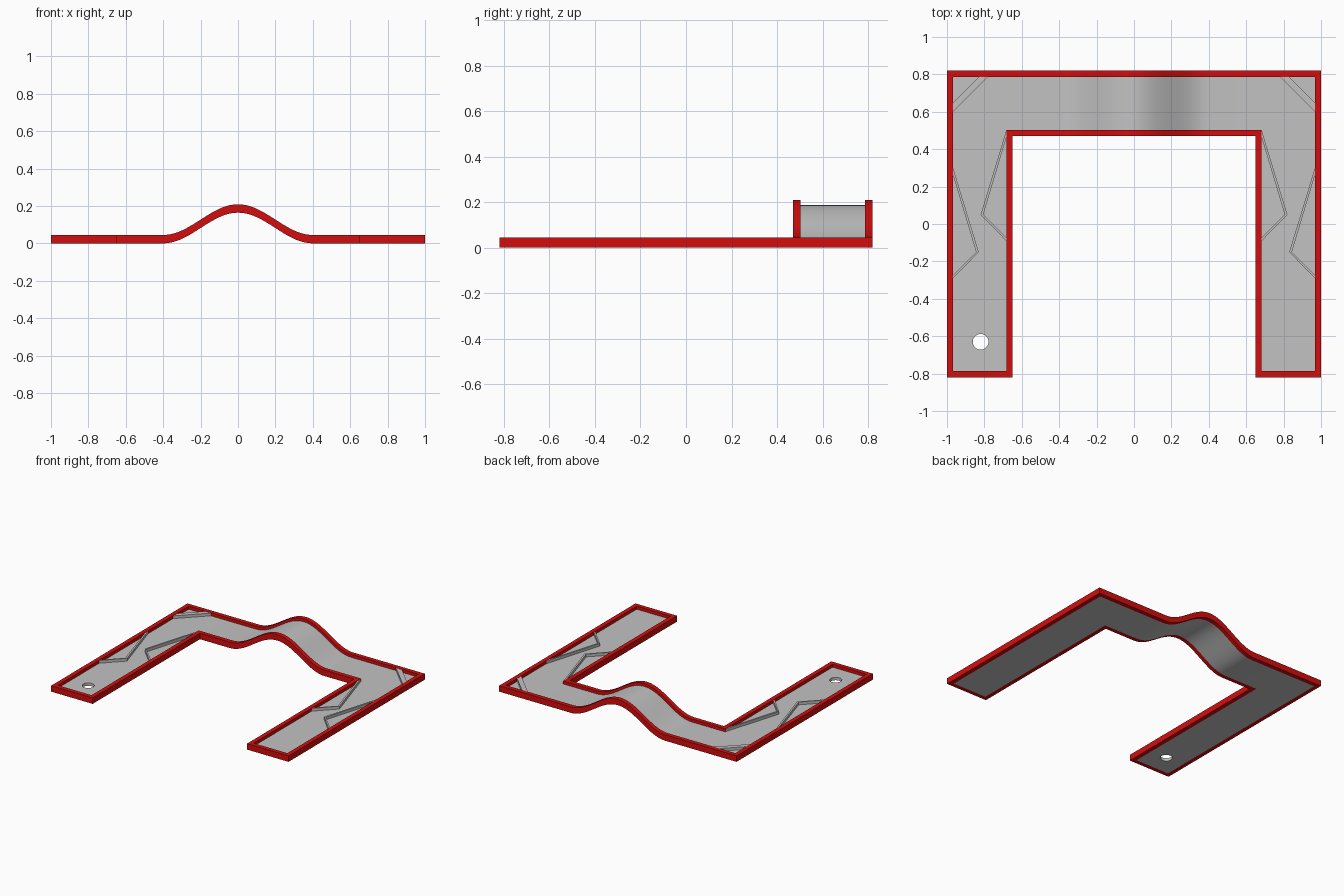
import bpy, bmesh, math

cube = bpy.data.objects.get("Cube")
if cube:
    bpy.data.objects.remove(cube, do_unlink=True)

HALF_X, HALF_Y = 1.0, 0.82      # outer footprint
LEG_X, BACK_Y = 0.65, 0.47      # inner edge of the U
RIM, RIM_H, FLOOR_H = 0.033, 0.045, 0.022
HUMP_R, HUMP_H = 0.4, 0.164


def material(name, color):
    mat = bpy.data.materials.new(name)
    mat.use_nodes = True
    mat.diffuse_color = (*color, 1)
    bsdf = mat.node_tree.nodes["Principled BSDF"]
    bsdf.inputs["Base Color"].default_value = (*color, 1)
    bsdf.inputs["Roughness"].default_value = 0.6
    return mat


red = material("red rim", (0.65, 0.004, 0.004))
grey = material("grey floor", (0.54, 0.54, 0.54))


def lift(x):
    """Height of the hump at x."""
    if abs(x) >= HUMP_R:
        return 0.0
    return HUMP_H * (1 + math.cos(math.pi * x / HUMP_R)) / 2


def finish(bm, name, mat):
    bmesh.ops.remove_doubles(bm, verts=bm.verts, dist=1e-5)
    bmesh.ops.recalc_face_normals(bm, faces=bm.faces)
    mesh = bpy.data.meshes.new(name)
    bm.to_mesh(mesh)
    bm.free()
    mesh.materials.append(mat)
    obj = bpy.data.objects.new(name, mesh)
    bpy.context.collection.objects.link(obj)
    return obj


def slab(name, polygons, top, depth, mat):
    """Flat polygons that follow the hump, thickened downward."""
    bm = bmesh.new()
    for poly in polygons:
        bm.faces.new([bm.verts.new((x, y, top + lift(x))) for x, y in poly])
    bmesh.ops.remove_doubles(bm, verts=bm.verts, dist=1e-5)
    bmesh.ops.recalc_face_normals(bm, faces=bm.faces)
    ext = bmesh.ops.extrude_face_region(bm, geom=bm.faces[:], use_keep_orig=True)
    low = [g for g in ext["geom"] if isinstance(g, bmesh.types.BMVert)]
    bmesh.ops.translate(bm, verts=low, vec=(0, 0, -depth))
    return finish(bm, name, mat)


def smooth(obj):
    bpy.ops.object.select_all(action='DESELECT')
    obj.select_set(True)
    bpy.context.view_layer.objects.active = obj
    bpy.ops.object.shade_smooth_by_angle(angle=math.radians(30))


STEPS = 40
hump_xs = [HUMP_R * (2 * i / STEPS - 1) for i in range(STEPS + 1)]


def outline(d):
    """U-shaped outline moved inward by d."""
    ox, oy, lx, by = HALF_X - d, HALF_Y - d, LEG_X + d, BACK_Y + d
    return ([(ox, oy)] + [(x, oy) for x in reversed(hump_xs)] + [(-ox, oy),
            (-ox, -oy), (-lx, -oy), (-lx, by)] + [(x, by) for x in hump_xs]
            + [(lx, by), (lx, -oy), (ox, -oy)])


# Raised rim around the whole course
outer, inner = outline(0), outline(RIM)
n = len(outer)
rim = slab("rim", [(outer[i], outer[(i + 1) % n], inner[(i + 1) % n], inner[i])
                   for i in range(n)], RIM_H, RIM_H, red)
smooth(rim)

# Floor: back lane with the hump, and two legs
fx, fy, lx, by = HALF_X - RIM, HALF_Y - RIM, LEG_X + RIM, BACK_Y + RIM
xs = [-fx, -lx] + hump_xs + [lx, fx]
tiles = [((a, by), (b, by), (b, fy), (a, fy)) for a, b in zip(xs, xs[1:])]
for a, b in ((-fx, -lx), (lx, fx)):
    tiles.append(((a, -fy), (b, -fy), (b, by), (a, by)))
floor = slab("floor", tiles, FLOOR_H, FLOOR_H, grey)

# Cup hole through the right leg
bpy.ops.mesh.primitive_cylinder_add(vertices=32, radius=0.042, depth=0.2,
                                    location=(-0.82, -0.63, 0))
cutter = bpy.context.object
cutter.name = "hole_cutter"
cut = floor.modifiers.new("hole", 'BOOLEAN')
cut.operation, cut.solver, cut.object = 'DIFFERENCE', 'EXACT', cutter
bpy.context.view_layer.objects.active = floor
bpy.ops.object.modifier_apply(modifier=cut.name)
bpy.data.objects.remove(cutter, do_unlink=True)
smooth(floor)

# Bent bumpers on both sides of each leg, and diagonal corner bars
bumper = [(0.967, 0.30), (0.83, -0.15), (0.967, -0.29),
          (0.967, -0.273), (0.844, -0.15), (0.967, 0.26)]
bar = [(fx, 0.60), (fx, 0.65), (fx + fy - 1.617 + 0.693, fy), (0.78, fy)]
bar[2] = (fx - (fy - 0.65), fy)
WALL_TOP = 0.043
for s, side in ((1, "left"), (-1, "right")):
    shapes = {
        "outer_bumper": bumper,
        "inner_bumper": [(2 * 0.825 - x, y + 0.2) for x, y in bumper],
        "corner_bar": bar,
    }
    for part, poly in shapes.items():
        slab(f"{side}_{part}", [[(s * x, y) for x, y in poly]],
             WALL_TOP, WALL_TOP - FLOOR_H + 0.002, grey)
